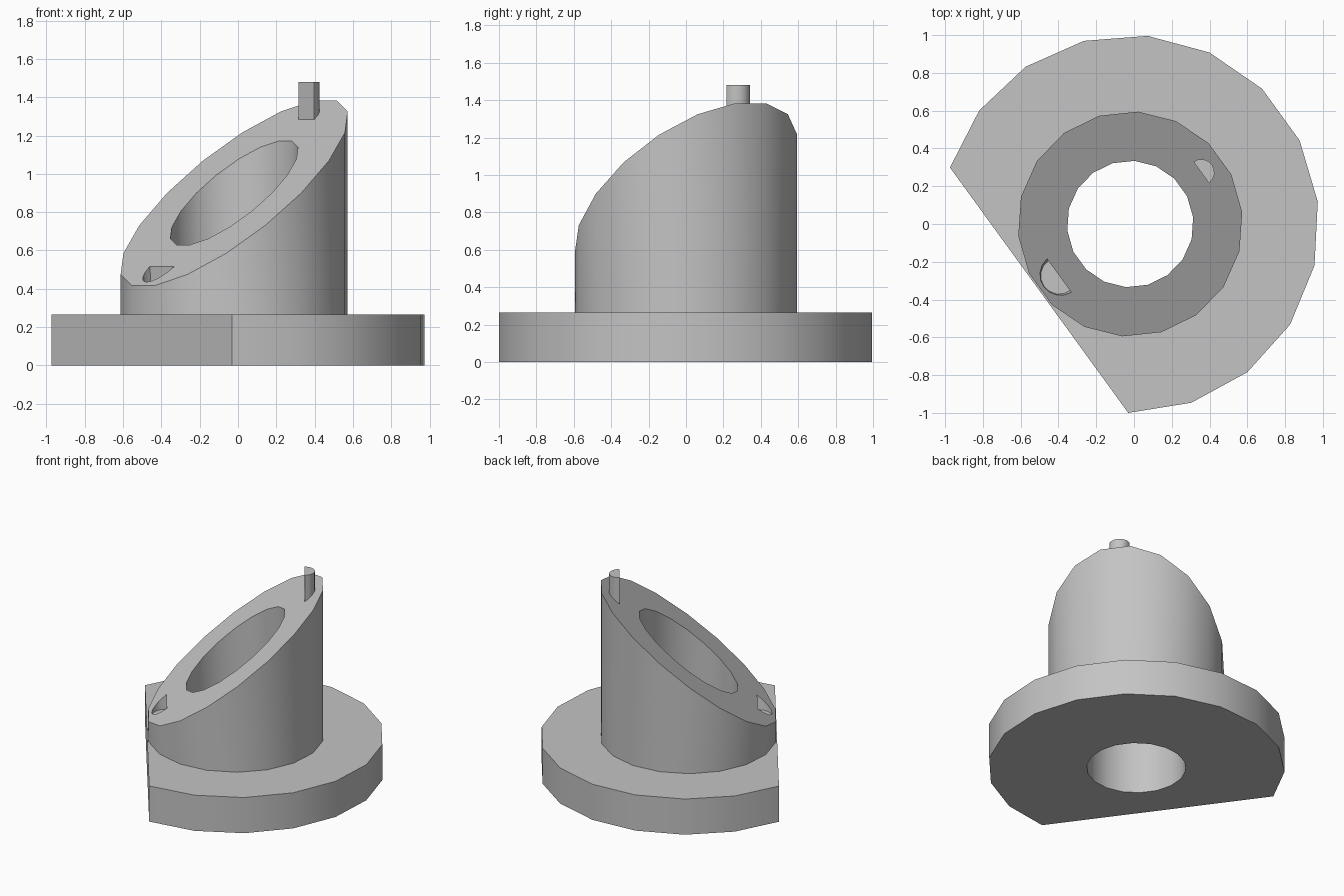
import bpy, bmesh
from math import radians, sin, cos
from mathutils import Vector

if "Cube" in bpy.data.objects:
    bpy.data.objects.remove(bpy.data.objects["Cube"], do_unlink=True)

CENTRE = Vector((-0.02, 0.0))
HIGH = radians(36)                 # direction of the high side of the slope
SLOPE, MID_Z = 0.823, 0.90
BASE_TOP = 0.265
OUTER, BORE, SIDES = 0.596, 0.335, 18
KEY_DIST = 0.465                   # pin and pocket sit mid-way across the rim

grey = bpy.data.materials.new("plain grey")
grey.use_nodes = True
colour = (0.55, 0.55, 0.55, 1)
grey.diffuse_color = colour
grey.node_tree.nodes["Principled BSDF"].inputs["Base Color"].default_value = colour


def arc(centre, radius, start, end, steps, closed=False):
    """Points on an arc; a closed circle leaves out the repeated last point."""
    return [centre + radius * Vector((cos(a), sin(a))) for a in
            (start + (end - start) * i / steps for i in range(steps if closed else steps + 1))]


def circle(radius):
    start = HIGH + radians(180 / SIDES)
    return arc(CENTRE, radius, start, start + radians(360), SIDES, True)


def slope_z(p):
    return MID_Z + SLOPE * (p - CENTRE).dot(Vector((cos(HIGH), sin(HIGH))))


def finish(name, bm):
    bmesh.ops.recalc_face_normals(bm, faces=bm.faces)
    mesh = bpy.data.meshes.new(name)
    bm.to_mesh(mesh)
    bm.free()
    mesh.materials.append(grey)
    obj = bpy.data.objects.new(name, mesh)
    bpy.context.collection.objects.link(obj)
    return obj


def prism(name, lower, upper, z0, z1):
    bm = bmesh.new()
    a = [bm.verts.new((p.x, p.y, z0)) for p in lower]
    b = [bm.verts.new((p.x, p.y, z1)) for p in upper]
    bm.faces.new(a)
    bm.faces.new(b)
    for i in range(len(a)):
        j = (i + 1) % len(a)
        bm.faces.new((a[i], a[j], b[j], b[i]))
    return finish(name, bm)


def activate(obj):
    bpy.ops.object.select_all(action='DESELECT')
    obj.select_set(True)
    bpy.context.view_layer.objects.active = obj


def cut(obj, cutter):
    mod = obj.modifiers.new("cut", 'BOOLEAN')
    mod.operation, mod.solver, mod.object = 'DIFFERENCE', 'EXACT', cutter
    activate(obj)
    bpy.ops.object.modifier_apply(modifier=mod.name)
    bpy.data.objects.remove(cutter, do_unlink=True)


# Base disc with one flat side, drilled through
disc = arc(CENTRE, 1.0, radians(-90.6), radians(162.6), 13)
base = prism("base_flange", disc, disc, 0, BASE_TOP)
cut(base, prism("bore_cutter", circle(BORE), circle(BORE), -0.2, 0.6))

# Hollow column with a slanted top
bm = bmesh.new()
rings = []
for radius, top in ((BORE, False), (OUTER, False), (OUTER, True), (BORE, True)):
    rings.append([bm.verts.new((p.x, p.y, slope_z(p) if top else BASE_TOP))
                  for p in circle(radius)])
for k in range(4):
    r, s = rings[k], rings[(k + 1) % 4]
    for i in range(SIDES):
        j = (i + 1) % SIDES
        bm.faces.new((r[i], r[j], s[j], s[i]))
column = finish("slanted_column", bm)

# Half-round pocket in the low side of the rim
out = Vector((cos(HIGH), sin(HIGH)))
low = CENTRE - KEY_DIST * out
low_start = HIGH + radians(90)
floor = arc(low, 0.098, low_start, low_start + radians(180), 8)
mouth = arc(low, 0.113, low_start, low_start + radians(180), 8)
cut(column, prism("pocket_cutter", floor, mouth, 0.415, 0.55))

# Half-round pin on the high side of the rim
half = arc(CENTRE + KEY_DIST * out, 0.07, HIGH - radians(90), HIGH + radians(90), 8)
pin = prism("locating_pin", half, half, 1.2, 1.48)

for obj in (base, column, pin):
    activate(obj)
    bpy.ops.object.shade_smooth_by_angle(angle=radians(30))
